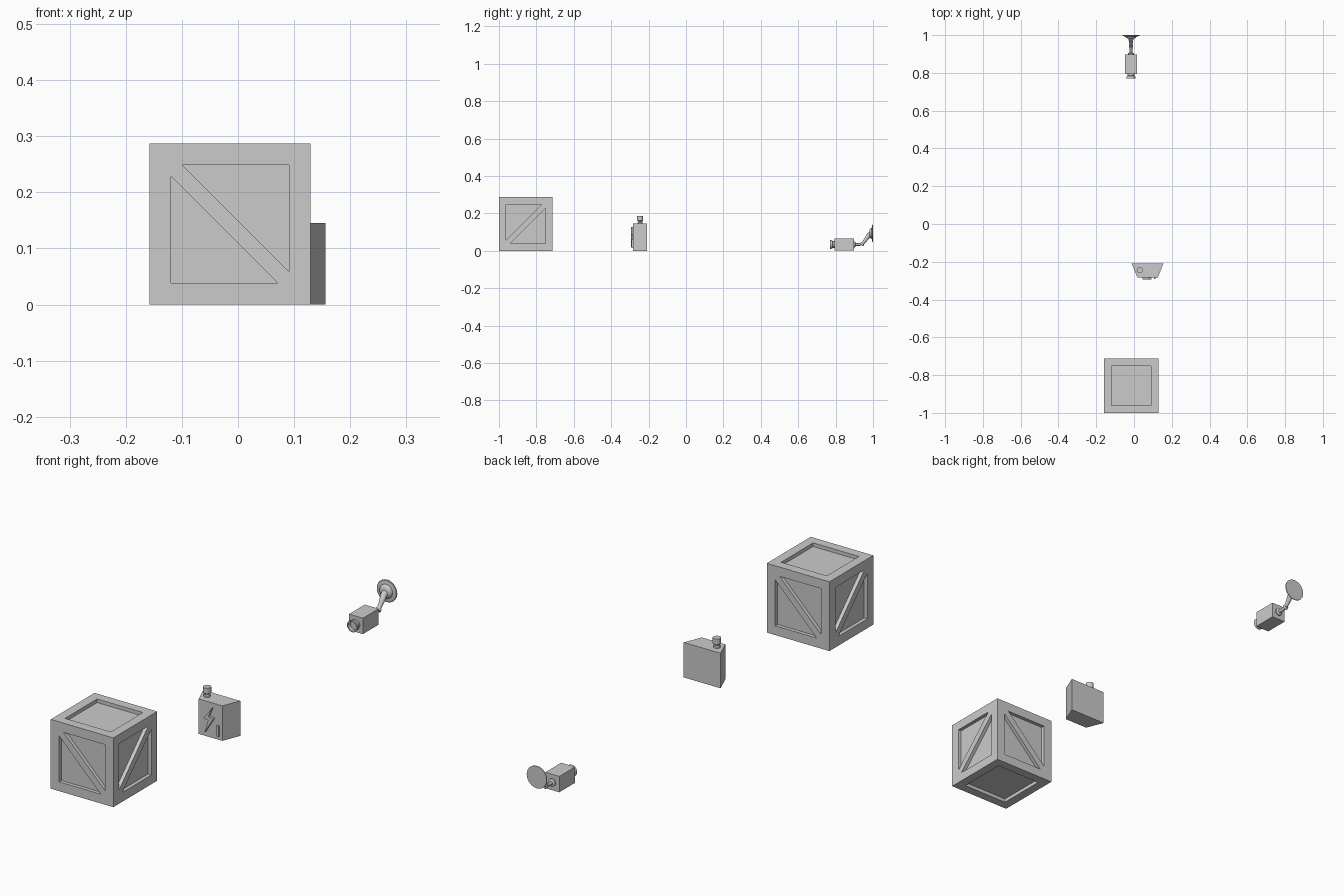
import bpy, bmesh, math
from mathutils import Matrix, Vector

if "Cube" in bpy.data.objects:
    bpy.data.objects.remove(bpy.data.objects["Cube"])


def finish(name, bm, smooth=False):
    bmesh.ops.recalc_face_normals(bm, faces=bm.faces)
    mesh = bpy.data.meshes.new(name)
    bm.to_mesh(mesh)
    bm.free()
    ob = bpy.data.objects.new(name, mesh)
    bpy.context.collection.objects.link(ob)
    if smooth:
        bpy.ops.object.select_all(action='DESELECT')
        ob.select_set(True)
        bpy.context.view_layer.objects.active = ob
        bpy.ops.object.shade_smooth_by_angle(angle=math.radians(35))
    return ob


def add_prism(bm, pts, z0, z1, mat=Matrix()):
    """Extrude a 2D outline from z0 to z1, then place it with mat."""
    lo = [bm.verts.new(mat @ Vector((x, y, z0))) for x, y in pts]
    hi = [bm.verts.new(mat @ Vector((x, y, z1))) for x, y in pts]
    bm.faces.new(lo)
    bm.faces.new(hi)
    n = len(pts)
    for i in range(n):
        j = (i + 1) % n
        bm.faces.new((lo[i], lo[j], hi[j], hi[i]))


def prism(name, pts, z0, z1, mat=Matrix()):
    bm = bmesh.new()
    add_prism(bm, pts, z0, z1, mat)
    return finish(name, bm)


def box(name, lo, hi):
    pts = [(lo[0], lo[1]), (hi[0], lo[1]), (hi[0], hi[1]), (lo[0], hi[1])]
    return prism(name, pts, lo[2], hi[2])


def tube(name, rings, sides=16):
    """Skin round sections (centre, direction, radius) into a closed solid."""
    bm = bmesh.new()
    loops = []
    for c, d, r in rings:
        q = Vector((0, 0, 1)).rotation_difference(Vector(d).normalized())
        if abs(d[0]) < 1e-6 and abs(d[1]) > 1e-6:
            q = Matrix.Rotation(-math.atan2(d[1], d[2]), 3, 'X').to_quaternion()
        loops.append([bm.verts.new(Vector(c) + q @ Vector(
            (r * math.cos(a), r * math.sin(a), 0)))
            for a in (2 * math.pi * i / sides for i in range(sides))])
    for a, b in zip(loops, loops[1:]):
        for i in range(sides):
            j = (i + 1) % sides
            bm.faces.new((a[i], a[j], b[j], b[i]))
    bm.faces.new(loops[0])
    bm.faces.new(loops[-1])
    return finish(name, bm, True)


# Crate: cube with recessed panels, diagonal braces left standing on the sides
H, P, B, DEPTH = 0.1435, 0.105, 0.02, 0.015
centre = Matrix.Translation((-0.0145, -1 + H, H))
crate = box("crate", (-0.0145 - H, -1, 0), (-0.0145 + H, -1 + 2 * H, 2 * H))
cut = bmesh.new()
lower = [(-P, -P), (P - B, -P), (-P, P - B)]
upper = [(P, P), (B - P, P), (P, B - P)]
to_front = Matrix.Rotation(math.pi / 2, 4, 'X')
for k in range(4):
    side = centre @ Matrix.Rotation(k * math.pi / 2, 4, 'Z') @ to_front
    for tri in (lower, upper):
        pts = [(x if k % 2 == 0 else -x, y) for x, y in tri]
        add_prism(cut, pts, H - DEPTH, H + 0.02, side)
square = [(-P, -P), (P, -P), (P, P), (-P, P)]
for s in (1, -1):
    add_prism(cut, square, s * (H - DEPTH), s * (H + 0.02), centre)
cutter = finish("panel_cutter", cut)
cutter.hide_render = True
mod = crate.modifiers.new("panels", 'BOOLEAN')
mod.operation = 'DIFFERENCE'
mod.solver = 'EXACT'
mod.object = cutter
bpy.context.view_layer.objects.active = crate
bpy.ops.object.modifier_apply(modifier=mod.name)
bpy.data.objects.remove(cutter)

# Canister: trapezoid body with raised bolt and small bar on the front
FY = -0.283
prism("canister_body", [(-0.013, -0.208), (0.156, -0.208), (0.126, FY), (0.018, FY)],
      0, 0.145)
front = Matrix.Translation((0, FY, 0)) @ to_front
prism("canister_bolt", [(0.085, 0.128), (0.046, 0.076), (0.068, 0.073),
                        (0.052, 0.02), (0.092, 0.085), (0.069, 0.088)],
      -0.004, 0.01, front)
prism("canister_bar", [(0.105, 0.015), (0.114, 0.015), (0.114, 0.06), (0.105, 0.06)],
      -0.004, 0.008, front)
up = (0, 0, 1)
cx, cy = 0.03, -0.245
tube("canister_neck", [((cx, cy, z), up, r) for z, r in
                       ((0.143, 0.013), (0.152, 0.013), (0.156, 0.009), (0.163, 0.009))], 12)
tube("canister_cap", [((cx, cy, z), up, r) for z, r in
                      ((0.157, 0.012), (0.162, 0.016), (0.185, 0.016))], 12)

# Security camera: box housing and stepped, hollow lens
X, LZ = -0.016, 0.034
box("camera_housing", (X - 0.032, 0.795, 0.001), (X + 0.032, 0.898, 0.067))
back = (0, 1, 0)
tube("camera_lens", [((X, y, LZ), back, r) for y, r in
                     ((0.782, 0.017), (0.77, 0.019), (0.77, 0.024), (0.784, 0.022),
                      (0.785, 0.018), (0.797, 0.018))], 20)
tube("camera_rear_socket", [((X, y, LZ), back, r) for y, r in
                            ((0.896, 0.016), (0.903, 0.016), (0.907, 0.010))])

# Bent arm flaring towards the wall plate
tube("camera_arm", [((X, 0.900, 0.034), back, 0.007),
                    ((X, 0.928, 0.034), (0, 1, 0.1), 0.007),
                    ((X, 0.944, 0.040), (0, 1, 0.7), 0.008),
                    ((X, 0.957, 0.054), (0, 0.8, 1), 0.009),
                    ((X, 0.978, 0.084), (0, 1, 0.9), 0.013),
                    ((X, 0.992, 0.094), back, 0.016)])
tube("camera_arm_collar", [((X, 0.939, 0.034), (0, 1, 0.8), 0.011),
                           ((X, 0.946, 0.0405), (0, 1, 0.8), 0.011)])
tube("wall_plate", [((X, y, 0.094), back, r) for y, r in
                    ((0.981, 0.018), (0.986, 0.026), (0.993, 0.029),
                     (0.995, 0.044), (0.997, 0.046), (1.0, 0.046))], 24)
